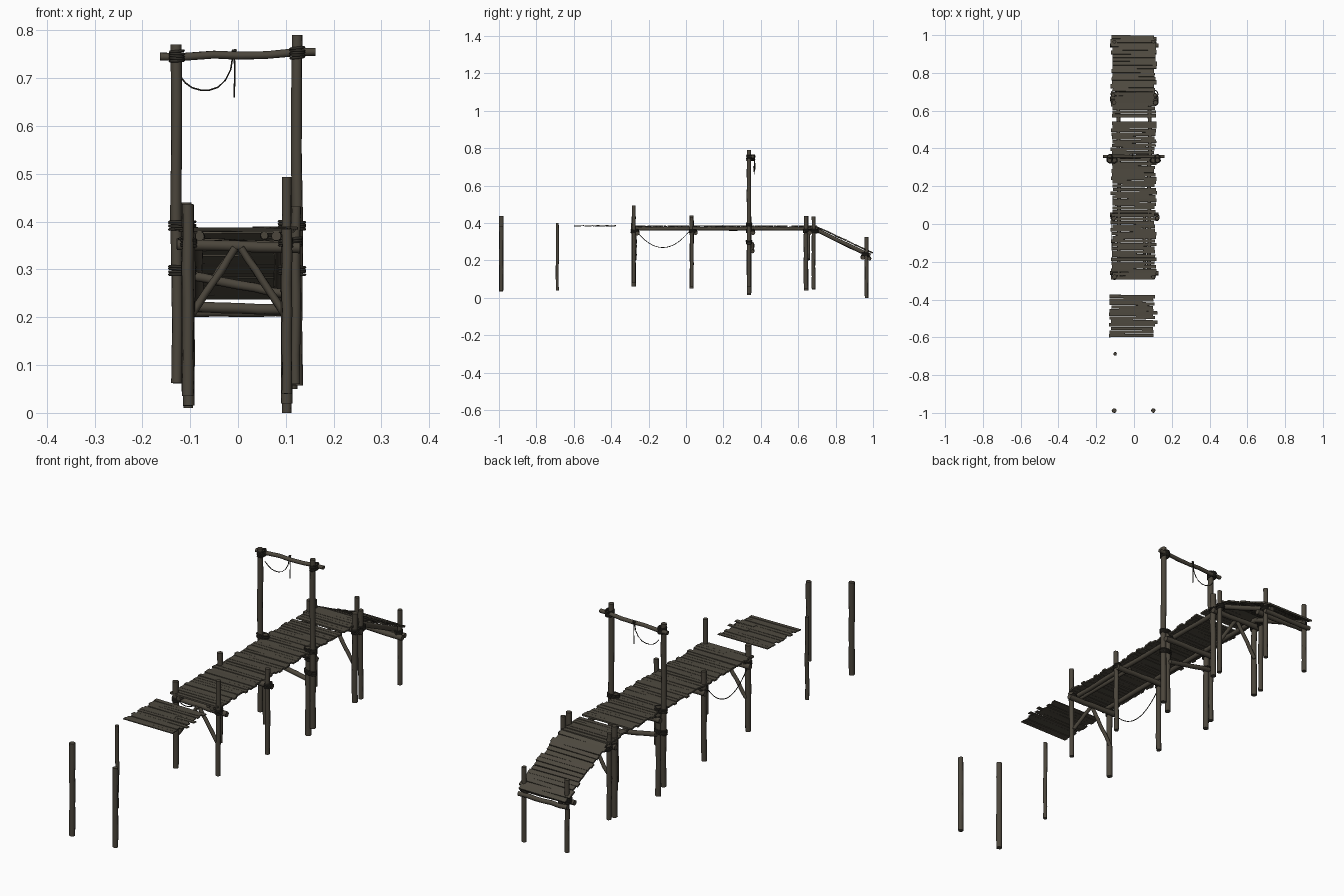
import bpy, bmesh, math, random
from mathutils import Vector, Matrix

if "Cube" in bpy.data.objects:
    bpy.data.objects.remove(bpy.data.objects["Cube"])

random.seed(4)
R = random.uniform


def material(name, rgb):
    m = bpy.data.materials.new(name)
    m.diffuse_color = (*rgb, 1)
    m.use_nodes = True
    m.node_tree.nodes["Principled BSDF"].inputs["Base Color"].default_value = m.diffuse_color
    return m


LOG = material("weathered log brown", (0.071, 0.061, 0.045))
PLANK = material("weathered plank brown", (0.076, 0.067, 0.050))
ROPE = material("dark rope", (0.030, 0.027, 0.021))


def finish(name, bm, mat):
    bmesh.ops.recalc_face_normals(bm, faces=bm.faces)
    me = bpy.data.meshes.new(name)
    bm.to_mesh(me)
    bm.free()
    me.materials.append(mat)
    ob = bpy.data.objects.new(name, me)
    bpy.context.collection.objects.link(ob)
    return ob


def add_tube(bm, pts, r, sides=8, jitter=0.0, closed=False):
    """Sweep a slightly irregular round section along a path."""
    pts = [Vector(p) for p in pts]
    n = len(pts)
    rings = []
    for i, p in enumerate(pts):
        a = pts[i - 1] if (closed or i > 0) else p
        b = pts[(i + 1) % n] if (closed or i < n - 1) else p
        t = (b - a).normalized()
        ref = Vector((0, 0, 1)) if abs(t.z) < 0.8 else Vector((0, 1, 0))
        u = t.cross(ref).normalized()
        v = t.cross(u)
        ring = []
        for k in range(sides):
            ang = 2 * math.pi * k / sides
            rr = r * (1 + R(-jitter, jitter))
            ring.append(bm.verts.new(p + u * rr * math.cos(ang) + v * rr * math.sin(ang)))
        rings.append(ring)
    for i in range(n if closed else n - 1):
        a, b = rings[i], rings[(i + 1) % n]
        for k in range(sides):
            f = bm.faces.new((a[k], a[(k + 1) % sides], b[(k + 1) % sides], b[k]))
            f.smooth = True
    if not closed:
        bm.faces.new(rings[0])
        bm.faces.new(rings[-1])


def log(name, a, b, r, wobble=0.0015):
    """A worn round timber with chamfered ends."""
    a, b = Vector(a), Vector(b)
    n = 6
    pts = [a.lerp(b, i / n) for i in range(n + 1)]
    for p in pts[1:-1]:
        p += Vector((R(-1, 1), R(-1, 1), R(-1, 1))) * wobble
    bm = bmesh.new()
    add_tube(bm, pts, r, 10, 0.07)
    return finish(name, bm, LOG)


def binding(name, x, y, z, r, turns=4, ry=None):
    """Stacked rope loops around a post."""
    ry = ry or r
    bm = bmesh.new()
    for i in range(turns):
        zz = z + (i - (turns - 1) / 2) * 0.005
        tilt = R(-0.002, 0.002)
        loop = [(x + r * math.cos(t), y + ry * math.sin(t), zz + tilt * math.cos(t))
                for t in (2 * math.pi * k / 14 for k in range(14))]
        add_tube(bm, loop, 0.003, 5, closed=True)
    finish(name, bm, ROPE)


def rope(name, pts):
    bm = bmesh.new()
    add_tube(bm, pts, 0.0018, 5)
    finish(name, bm, ROPE)


def sag(a, b, drop, n=16):
    a, b = Vector(a), Vector(b)
    return [a.lerp(b, i / n) - Vector((0, 0, drop * 4 * (i / n) * (1 - i / n))) for i in range(n + 1)]


def planks(name, y0, y1, z0, z1, x0=-0.118, x1=0.113, thick=0.007, pitch=0.0195, skip=()):
    """A run of uneven cross planks from y0 to y1."""
    bm = bmesh.new()
    n = round((y1 - y0) / pitch)
    slope = math.atan2(z1 - z0, y1 - y0)
    for i in range(n):
        f = (i + 0.5) / n
        y, z = y0 + (y1 - y0) * f, z0 + (z1 - z0) * f
        if any(a < y < b for a, b in skip):
            continue
        l, r = x0 + R(-0.007, 0.006), x1 + R(-0.007, 0.008)
        w = (y1 - y0) / n / math.cos(slope) * R(0.86, 0.98)
        m = (Matrix.Translation(((l + r) / 2, y, z + R(-0.0012, 0.0012)))
             @ Matrix.Rotation(slope + R(-0.03, 0.03), 4, 'X')
             @ Matrix.Rotation(R(-0.012, 0.012), 4, 'Z')
             @ Matrix.Rotation(R(-0.008, 0.008), 4, 'Y')
             @ Matrix.Diagonal((r - l, w, thick, 1)))
        bmesh.ops.create_cube(bm, size=1, matrix=m)
    return finish(name, bm, PLANK)


# Decking: main run, ramp and the detached section
planks("main_deck_planks", -0.295, 0.70, 0.383, 0.383, skip=((0.542, 0.561), (0.655, 0.662)))
planks("ramp_planks", 0.70, 0.998, 0.380, 0.240)
planks("detached_deck_planks", -0.60, -0.375, 0.385, 0.385, -0.126, 0.104, 0.004, 0.0188)
for i, y in enumerate((-0.52, -0.47)):
    planks("detached_long_plank_%d" % i, y - 0.009, y + 0.009, 0.387, 0.387, 0.03, 0.122, 0.004)

# Stringers under the deck and the ramp
for side, s in (("left", -1), ("right", 1)):
    log(side + "_deck_stringer_front", (s * 0.080, -0.295, 0.370), (s * 0.080, 0.36, 0.370), 0.010)
    log(side + "_deck_stringer_back", (s * 0.083, 0.31, 0.370), (s * 0.083, 0.70, 0.370), 0.010)
    log(side + "_ramp_stringer", (s * 0.085, 0.665, 0.378), (s * 0.085, 0.985, 0.226), 0.011)
log("short_stringer", (0.055, -0.285, 0.371), (0.055, 0.04, 0.371), 0.008)

# Posts: x, y, bottom, top, radius
posts = [
    ("front_left_pole", -0.105, -0.988, 0.035, 0.437, 0.012),
    ("front_right_pole", 0.102, -0.988, 0.040, 0.385, 0.011),
    ("lone_left_pole", -0.100, -0.688, 0.040, 0.400, 0.008),
    ("deck_end_left_post", -0.103, -0.280, 0.060, 0.435, 0.012),
    ("deck_end_right_post", 0.100, -0.280, 0.080, 0.493, 0.010),
    ("second_left_post", -0.108, 0.030, 0.050, 0.440, 0.011),
    ("second_right_post", 0.120, 0.030, 0.060, 0.432, 0.010),
    ("gate_inner_left_post", -0.103, 0.337, 0.015, 0.400, 0.012),
    ("gate_inner_right_post", 0.102, 0.337, 0.020, 0.400, 0.012),
    ("gate_tall_left_post", -0.128, 0.337, 0.062, 0.770, 0.0115),
    ("gate_tall_right_post", 0.124, 0.337, 0.057, 0.790, 0.0115),
    ("rear_left_post_a", -0.106, 0.642, 0.040, 0.435, 0.012),
    ("rear_right_post_a", 0.112, 0.642, 0.050, 0.437, 0.012),
    ("rear_left_post_b", -0.108, 0.682, 0.045, 0.420, 0.010),
    ("rear_right_post_b", 0.113, 0.682, 0.050, 0.435, 0.010),
    ("ramp_end_left_post", -0.104, 0.965, 0.010, 0.325, 0.010),
    ("ramp_end_right_post", 0.102, 0.965, 0.000, 0.325, 0.010),
]
for name, x, y, zb, zt, r in posts:
    log(name, (x, y, zb), (x + R(-.002, .002), y, zt), r)

# Cross beams tying each pair of posts, with rope lashings
for name, y, z in (("deck_end", -0.260, 0.347), ("second", 0.050, 0.350),
                   ("gate", 0.358, 0.350), ("rear", 0.662, 0.350), ("ramp_end", 0.945, 0.218)):
    log(name + "_cross_beam", (-0.128, y, z + 0.004), (0.130, y, z - 0.002), 0.0115)
for name, x, y, zb, zt, r in posts:
    if "pole" not in name and "tall" not in name:
        z = 0.232 if "ramp" in name else 0.357
        binding(name + "_lashing", x, y + (-0.008 if "ramp" in name else 0.006), z, r + 0.003, 4, r + 0.008)
log("ramp_end_outer_beam", (-0.118, 0.980, 0.212), (0.118, 0.980, 0.210), 0.010)

# Diagonal braces
for name, y in (("deck_end", -0.272), ("rear", 0.655)):
    for side, s in (("left", -1), ("right", 1)):
        log(name + "_brace_" + side, (s * 0.006, y, 0.345), (s * 0.098, y, 0.205), 0.008)
log("gate_low_brace", (-0.105, 0.355, 0.288), (0.105, 0.355, 0.248), 0.010)

# Gate: top bar and lashings
bm = bmesh.new()
add_tube(bm, [(-0.163, 0.357, 0.745), (-0.12, 0.358, 0.744), (-0.05, 0.358, 0.749),
              (0.0, 0.357, 0.747), (0.06, 0.358, 0.748), (0.12, 0.357, 0.754),
              (0.162, 0.357, 0.755)], 0.0085, 10, 0.06)
finish("gate_top_bar", bm, LOG)
for side, x, z in (("left", -0.128, 0.746), ("right", 0.124, 0.753)):
    binding("gate_bar_lashing_" + side, x, 0.346, z, 0.014, 5, 0.022)
    mx = x * 0.91
    for i, zz in enumerate((0.298, 0.392)):
        binding("gate_post_lashing_%s_%d" % (side, i), mx, 0.337, zz, 0.027, 4, 0.015)

# Loose hanging ropes
rope("gate_hanging_rope", [(-0.122, 0.360, 0.705), (-0.110, 0.363, 0.690), (-0.096, 0.363, 0.680),
                           (-0.078, 0.363, 0.675), (-0.060, 0.363, 0.675), (-0.042, 0.364, 0.681),
                           (-0.026, 0.365, 0.696), (-0.015, 0.366, 0.718), (-0.009, 0.367, 0.758)])
rope("gate_rope_tail", [(-0.008, 0.367, 0.758), (-0.007, 0.369, 0.71), (-0.008, 0.368, 0.660)])
binding("gate_rope_knot", -0.008, 0.367, 0.755, 0.003, 2)
rope("side_hanging_rope", sag((-0.115, -0.270, 0.362), (-0.118, 0.022, 0.362), 0.093))
